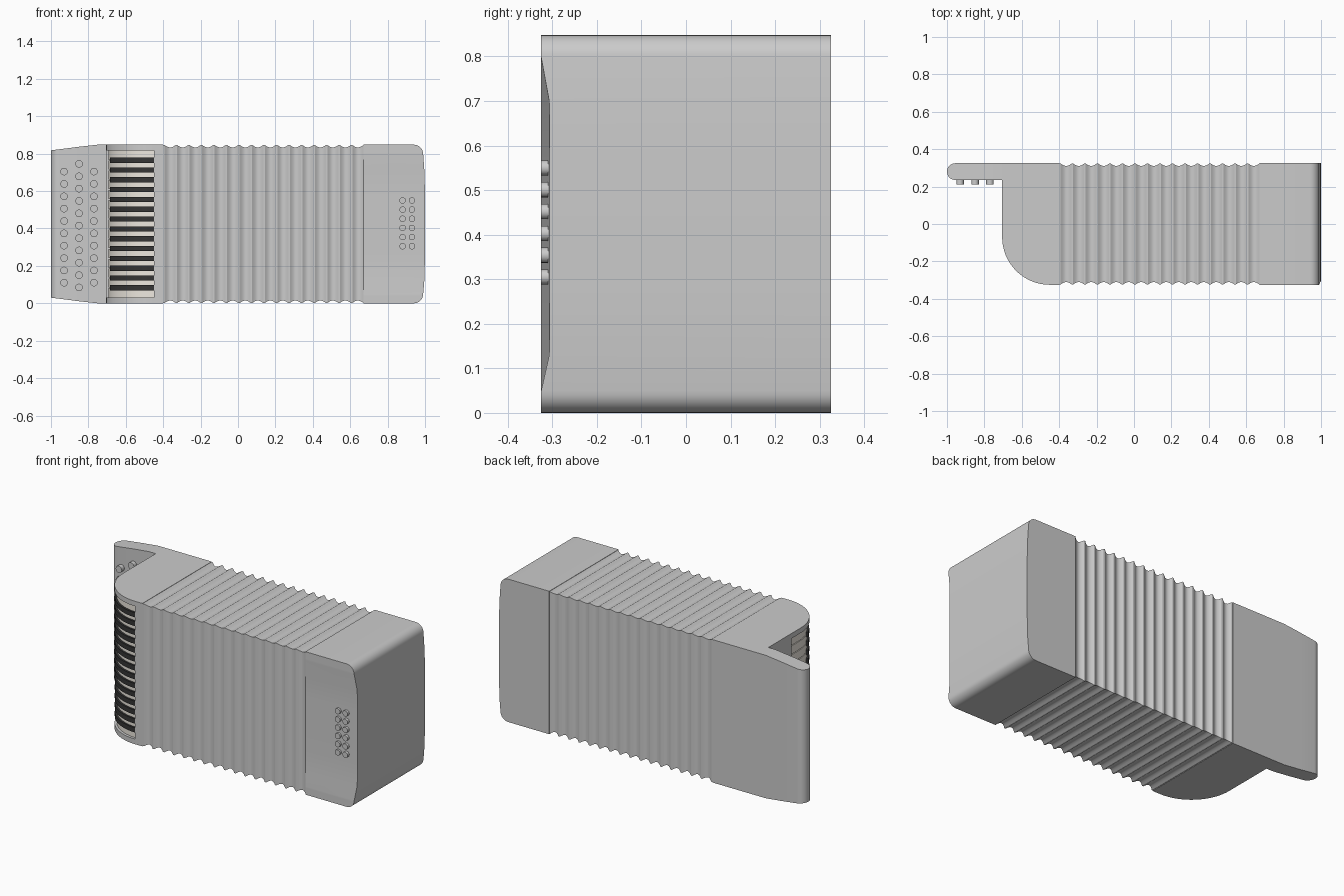
import bpy, bmesh, math

if "Cube" in bpy.data.objects:
    bpy.data.objects.remove(bpy.data.objects["Cube"])

H, D = 0.848, 0.325          # overall height, half depth


def material(name, rgb):
    m = bpy.data.materials.new(name)
    m.diffuse_color = (*rgb, 1)
    m.use_nodes = True
    m.node_tree.nodes["Principled BSDF"].inputs["Base Color"].default_value = m.diffuse_color
    return m


IVORY = material("ivory", (0.85, 0.81, 0.74))
BLACK = material("black", (0.035, 0.035, 0.035))


def finish(bm, name, mat=None, angle=30):
    bmesh.ops.recalc_face_normals(bm, faces=bm.faces)
    me = bpy.data.meshes.new(name)
    bm.to_mesh(me)
    bm.free()
    ob = bpy.data.objects.new(name, me)
    bpy.context.collection.objects.link(ob)
    if mat:
        me.materials.append(mat)
    bpy.ops.object.select_all(action='DESELECT')
    ob.select_set(True)
    bpy.context.view_layer.objects.active = ob
    bpy.ops.object.shade_smooth_by_angle(angle=math.radians(angle))
    return ob


def loft(name, rings, mat=None, angle=30):
    """Skin a series of equal-length closed rings and cap both ends."""
    bm = bmesh.new()
    vs = [[bm.verts.new(p) for p in r] for r in rings]
    n = len(rings[0])
    for a, b in zip(vs, vs[1:]):
        for i in range(n):
            j = (i + 1) % n
            bm.faces.new((a[i], a[j], b[j], b[i]))
    bm.faces.new(vs[0])
    bm.faces.new(vs[-1])
    return finish(bm, name, mat, angle)


def prism(name, outline, z0, z1, mat=None):
    return loft(name, [[(x, y, z) for x, y in outline] for z in (z0, z1)], mat)


def x_rect(x, y0, y1, z0, z1):
    return [(x, y0, z0), (x, y1, z0), (x, y1, z1), (x, y0, z1)]


def buttons(name, places, y0, y1, r):
    """Round buttons whose axes run along y."""
    bm = bmesh.new()
    for x, z in places:
        ring = [(x + r * math.cos(k * math.tau / 20), z + r * math.sin(k * math.tau / 20)) for k in range(20)]
        a = [bm.verts.new((px, y0, pz)) for px, pz in ring]
        b = [bm.verts.new((px, y1, pz)) for px, pz in ring]
        for i in range(20):
            j = (i + 1) % 20
            bm.faces.new((a[i], a[j], b[j], b[i]))
        bm.faces.new(a)
        bm.faces.new(b)
    return finish(bm, name)


# Bellows: narrow crests with scooped valleys
FOLDS, X0, X1 = 16, -0.40, 0.67
pitch = (X1 - X0) / FOLDS
rings = []
for i in range(FOLDS):
    for t in (0.0, 0.12, 0.25, 0.40, 0.56, 0.72, 0.86):
        s = max(0, (t - 0.12) / 0.88)
        d = 0.002 + 0.013 * math.sin(math.pi * s)
        rings.append(x_rect(X0 + (i + t) * pitch, -D + d, D - d, d, H - d))
rings.append(x_rect(X1, -D + 0.002, D - 0.002, 0.002, H - 0.002))
loft("bellows", rings)

# Bass end box: rounded top and bottom corners, shallow dished front
R = 0.05
half = [(R - R * math.cos(a), 0.99 - R + R * math.sin(a), -D)
        for a in [k * math.pi / 16 for k in range(9)]]
levels = half + [(0.13, 0.997, -0.307), (0.28, 1.0, -0.306), (0.57, 1.0, -0.306), (0.70, 0.997, -0.307)]
levels += [(H - z, x, y) for z, x, y in reversed(half)]
loft("bass_box", [[(X1, -D, z), (x, y, z), (x, D, z), (X1, D, z)] for z, x, y in levels])
buttons("bass_buttons", [(x, 0.305 + 0.049 * k) for x in (0.88, 0.93) for k in range(6)],
        -0.30, -0.325, 0.017)


# Treble body: curved front-left corner that carries the keyboard
def key_path(d, steps=16):
    """Outline of the keyboard curve, moved inward by d."""
    r = 0.255 - d
    pts = [(-0.45 - r, 0.02)]
    for k in range(steps + 1):
        a = math.pi + k * math.pi / 2 / steps
        pts.append((-0.45 + r * math.cos(a), -0.07 + r * math.sin(a)))
    return pts


def body_outline(d):
    ends = [(-0.705, 0.30), (-0.705, 0.02)]
    return ends + key_path(d)[0 if d else 1:] + [(-0.45, -D), (X0, -D), (X0, D), (-0.705, D)][0 if d else 1:]


Z0, Z1 = 0.03, 0.818
prism("treble_bottom_cap", body_outline(0), 0, Z0)
prism("treble_body", body_outline(0.03), Z0, Z1)
prism("treble_top_cap", body_outline(0), Z1, H)


# Keys: curved strips wrapped around the corner
def key(name, z0, z1, outer, inner, mat, skip=0):
    prism(name, key_path(outer)[skip:] + key_path(inner)[skip:][::-1], z0, z1, mat)


WHITES = 15
step = (Z1 - Z0) / WHITES
for i in range(WHITES):
    z = Z0 + i * step
    key(f"white_key_{i + 1}", z + 0.002, z + step - 0.002, 0.012, 0.031, IVORY)
    if i:
        key(f"black_key_{i}", z - 0.014, z + 0.014, 0.001, 0.03, BLACK, 5)

# Treble plate: rounded outer edge, tapering in height toward it
PR, PY = 0.045, 0.28
rings = []
for k in range(9):
    a = k * math.pi / 16
    x, h = -1 + PR * (1 - math.cos(a)), max(PR * math.sin(a), 0.001)
    t = 0.03 * (1 - (x + 1) / 0.25)
    rings.append(x_rect(x, PY - h, PY + h, t, H - t))
for x, t in ((-0.85, 0.011), (-0.75, 0.0), (-0.70, 0.0)):
    rings.append(x_rect(x, PY - PR, PY + PR, t, H - t))
loft("treble_plate", rings)

# Treble buttons: three staggered columns
places = [(x, 0.11 + 0.066 * k) for x in (-0.93, -0.77) for k in range(10)]
places += [(-0.85, 0.085 + 0.066 * k) for k in range(11)]
buttons("treble_buttons", places, 0.24, 0.21, 0.02)
